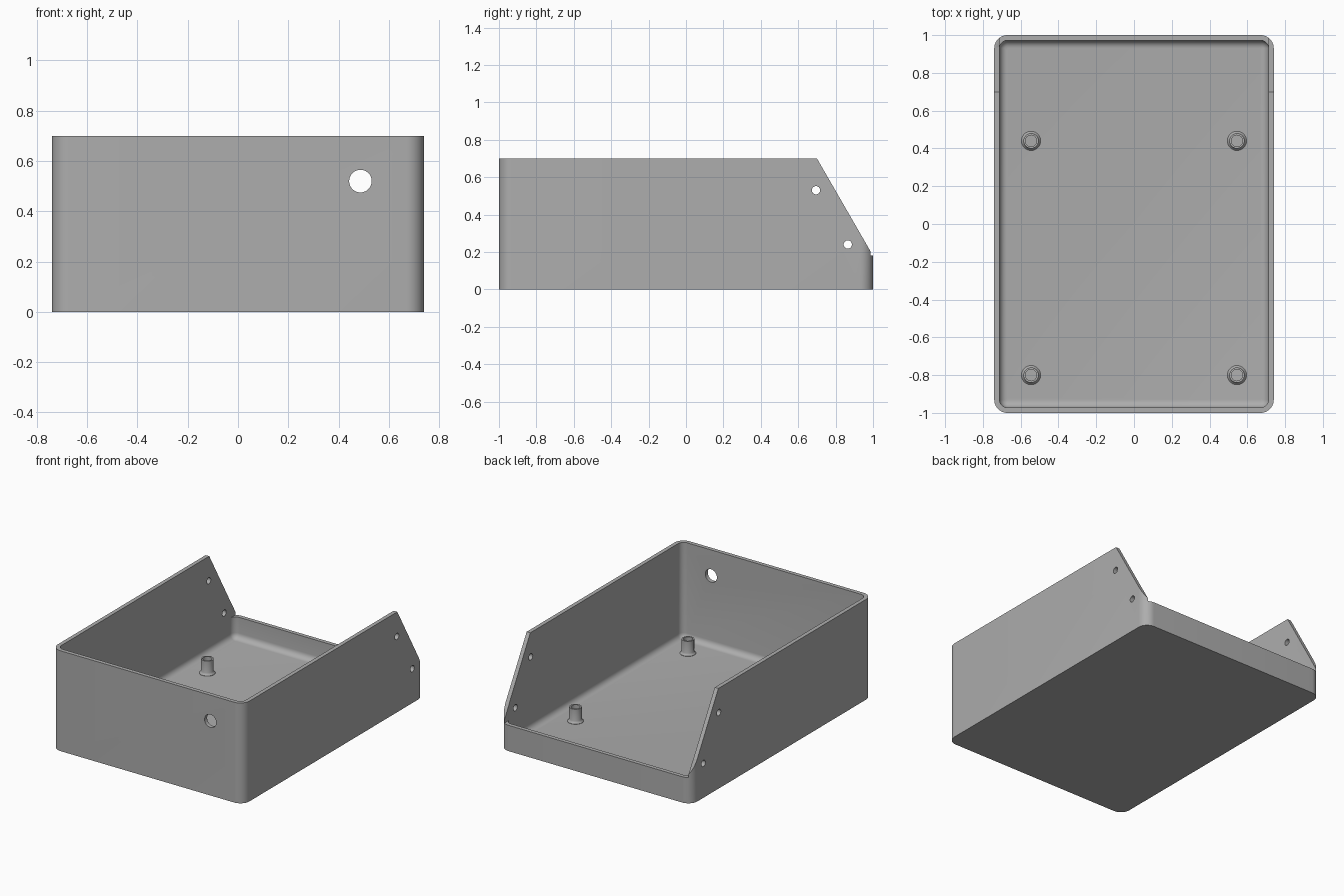
import bpy, bmesh, math
from mathutils import Matrix

cube = bpy.data.objects.get("Cube")
if cube:
    bpy.data.objects.remove(cube, do_unlink=True)

W, L, H = 0.74, 1.0, 0.70        # half width, half length, height
WALL, FLOOR, RADIUS = 0.028, 0.03, 0.07
SLOPE_Y, BACK_H = 0.70, 0.18     # where the sloped cut starts, back wall height

grey = bpy.data.materials.new("plain grey")
grey.use_nodes = True
colour = (0.42, 0.42, 0.42, 1)
grey.diffuse_color = colour
grey.node_tree.nodes["Principled BSDF"].inputs["Base Color"].default_value = colour


def make_object(name, bm):
    bmesh.ops.recalc_face_normals(bm, faces=bm.faces)
    mesh = bpy.data.meshes.new(name)
    bm.to_mesh(mesh)
    bm.free()
    mesh.materials.append(grey)
    obj = bpy.data.objects.new(name, mesh)
    bpy.context.collection.objects.link(obj)
    return obj


def shade(obj):
    bpy.ops.object.select_all(action='DESELECT')
    obj.select_set(True)
    bpy.context.view_layer.objects.active = obj
    bpy.ops.object.shade_smooth_by_angle(angle=math.radians(35))


def rounded_loop(bm, inset, z, steps=10):
    """Ring of vertices around a rounded rectangle."""
    r = max(RADIUS - inset, 0.012)
    cx, cy = W - inset - r, L - inset - r
    ring = []
    for q, (sx, sy) in enumerate([(1, 1), (-1, 1), (-1, -1), (1, -1)]):
        for i in range(steps + 1):
            a = math.pi / 2 * (q + i / steps)
            ring.append(bm.verts.new((sx * cx + r * math.cos(a),
                                      sy * cy + r * math.sin(a), z)))
    return ring


def bridge(bm, a, b):
    n = len(a)
    for i in range(n):
        j = (i + 1) % n
        bm.faces.new((a[i], a[j], b[j], b[i]))


def cylinder(name, radius, depth, location, axis):
    bm = bmesh.new()
    turn = Matrix.Rotation(math.pi / 2, 4, axis)
    bmesh.ops.create_cone(bm, cap_ends=True, segments=32, radius1=radius,
                          radius2=radius, depth=depth,
                          matrix=Matrix.Translation(location) @ turn)
    return make_object(name, bm)


def prism(name, outline, half_width):
    """Solid with a side outline in y and z, spanning the width."""
    bm = bmesh.new()
    face = bm.faces.new([bm.verts.new((-half_width, y, z)) for y, z in outline])
    grown = bmesh.ops.extrude_face_region(bm, geom=[face])
    moved = [v for v in grown["geom"] if isinstance(v, bmesh.types.BMVert)]
    bmesh.ops.translate(bm, verts=moved, vec=(2 * half_width, 0, 0))
    return make_object(name, bm)


# Open tray: outer wall, rim, inner wall and a filleted inner floor
bm = bmesh.new()
FILLET = 0.04
levels = [(0, 0), (0, H), (WALL, H)]
for i in range(7):
    a = math.pi / 2 * i / 6
    levels.append((WALL + FILLET * (1 - math.cos(a)),
                   FLOOR + FILLET * (1 - math.sin(a))))
rings = [rounded_loop(bm, inset, z) for inset, z in levels]
for lower, upper in zip(rings, rings[1:]):
    bridge(bm, lower, upper)
bm.faces.new(rings[0])
bm.faces.new(rings[-1])
tray = make_object("enclosure_tray", bm)

# Cutters: sloped rear, low back wall, cable hole and side screw holes
slope = (H - BACK_H) / (L - SLOPE_Y)
e = 0.1
cutters = [
    prism("slope_cutter", [(SLOPE_Y - e, H + e * slope), (L + e, H + e * slope),
                           (L + e, BACK_H - e * slope)], 1),
    prism("back_rim_cutter", [(L - 0.06, BACK_H), (L + e, BACK_H),
                              (L + e, H + e), (L - 0.06, H + e)], W - WALL - 0.001),
    cylinder("cable_hole_cutter", 0.045, 0.2, (0.487, -L, 0.52), 'X'),
]
for y, z in [(0.695, 0.53), (0.865, 0.24)]:
    cutters.append(cylinder("screw_hole_cutter", 0.022, 2, (0, y, z), 'Y'))

for cutter in cutters:
    cutter.hide_render = True
    mod = tray.modifiers.new("cut", 'BOOLEAN')
    mod.operation, mod.solver, mod.object = 'DIFFERENCE', 'EXACT', cutter
bpy.context.view_layer.objects.active = tray
for mod in list(tray.modifiers):
    bpy.ops.object.modifier_apply(modifier=mod.name)
for cutter in cutters:
    bpy.data.objects.remove(cutter, do_unlink=True)
shade(tray)

# Hollow mounting posts with a flared foot
profile = [(0.051, FLOOR - 0.004), (0.051, FLOOR + 0.002), (0.044, 0.038),
           (0.040, 0.048), (0.040, 0.13), (0.030, 0.13), (0.030, FLOOR - 0.004)]
SIDES = 28
for side, x in (("right", -0.545), ("left", 0.545)):
    for end, y in (("front", -0.80), ("back", 0.44)):
        bm = bmesh.new()
        rings = [[bm.verts.new((x + r * math.cos(k * math.tau / SIDES),
                                y + r * math.sin(k * math.tau / SIDES), z))
                  for k in range(SIDES)] for r, z in profile]
        for a, b in zip(rings, rings[1:] + rings[:1]):
            bridge(bm, a, b)
        shade(make_object(f"{end}_{side}_mounting_post", bm))
